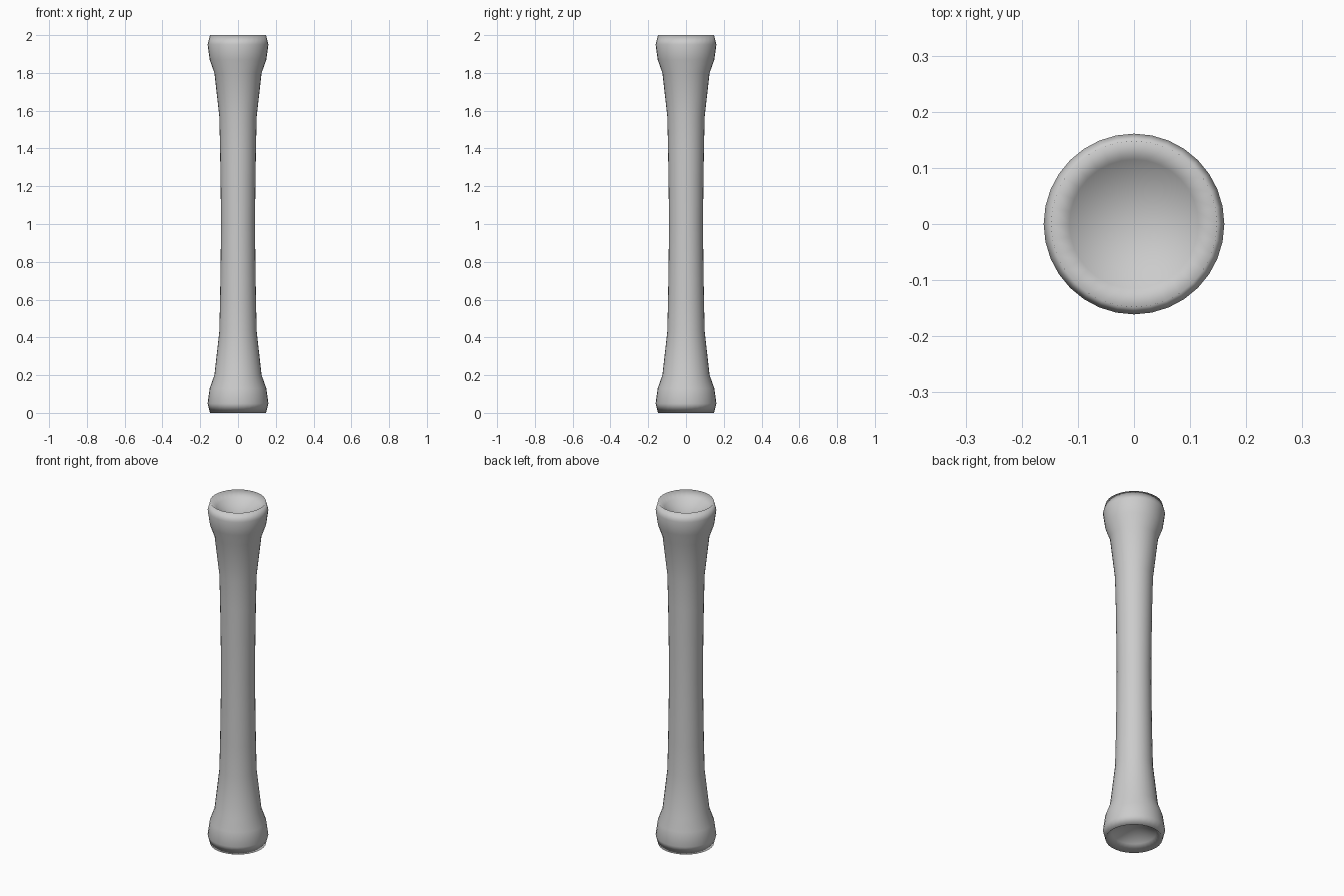
import bpy, bmesh, math

if "Cube" in bpy.data.objects:
    bpy.data.objects.remove(bpy.data.objects["Cube"])

SIDES = 32
# Half profile (radius, z) from the waist up to the rim and into the dished end
half = [(0.09, 1.0), (0.092, 1.2), (0.095, 1.4), (0.099, 1.57), (0.125, 1.8),
        (0.15, 1.87), (0.161, 1.95), (0.148, 2.0), (0.115, 1.965)]
APEX = 1.91
profile = [(r, 2 - z) for r, z in reversed(half[1:])] + half

# Shaft: lathed handle with flared, dished ends
bm = bmesh.new()
rings = []
for r, z in profile:
    rings.append([bm.verts.new((r * math.cos(a), r * math.sin(a), z))
                  for a in (2 * math.pi * i / SIDES for i in range(SIDES))])
for a, b in zip(rings, rings[1:]):
    for i in range(SIDES):
        j = (i + 1) % SIDES
        bm.faces.new((a[i], a[j], b[j], b[i]))

# Dished ends close to a central point
for ring, z in ((rings[0], 2 - APEX), (rings[-1], APEX)):
    tip = bm.verts.new((0, 0, z))
    for i in range(SIDES):
        bm.faces.new((ring[i], ring[(i + 1) % SIDES], tip))
bmesh.ops.recalc_face_normals(bm, faces=bm.faces)
mesh = bpy.data.meshes.new("flared_shaft")
bm.to_mesh(mesh)
bm.free()
for p in mesh.polygons:
    p.use_smooth = True
bpy.context.collection.objects.link(bpy.data.objects.new("flared_shaft", mesh))
